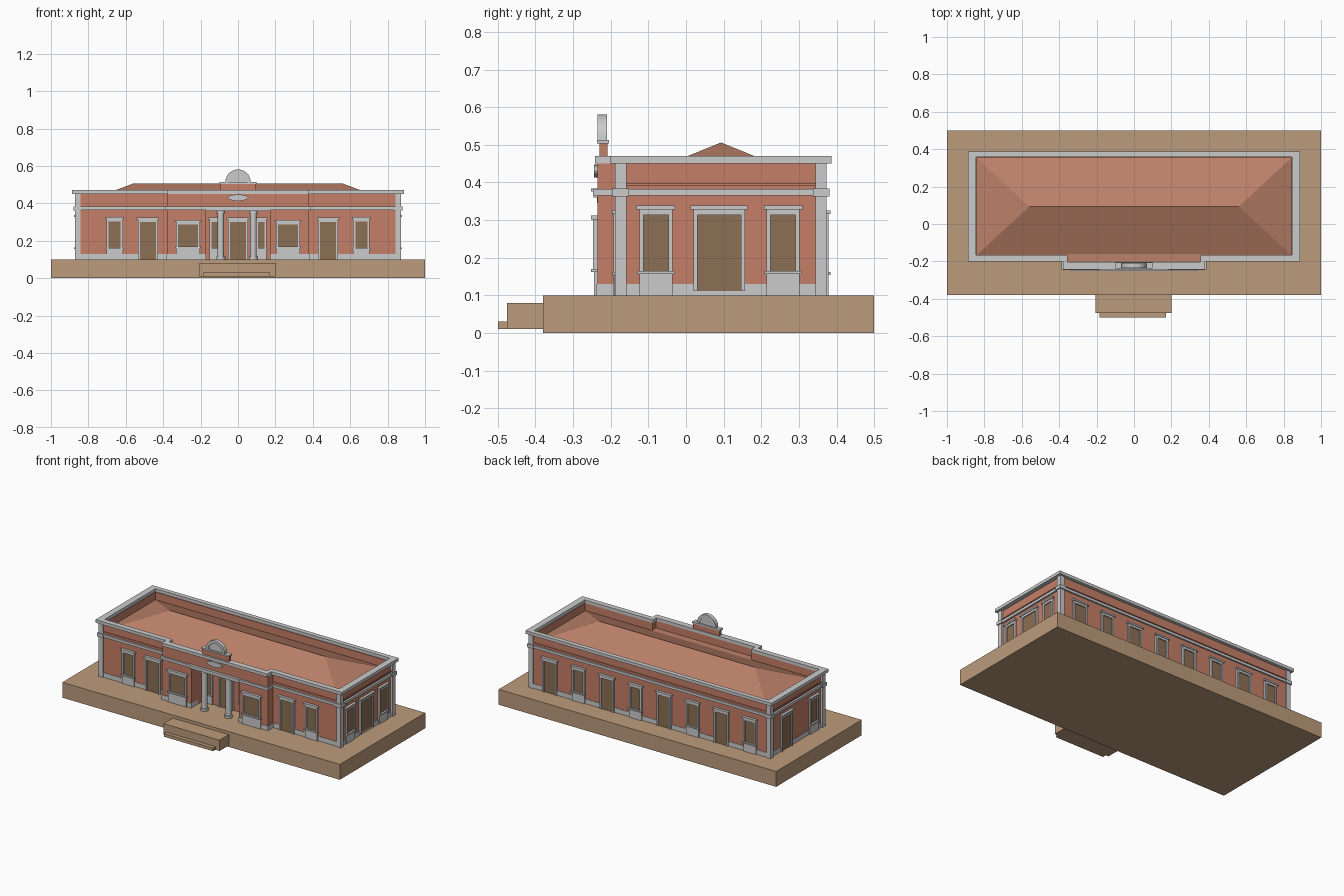
import bpy, bmesh, math
from mathutils import Matrix, Vector

if "Cube" in bpy.data.objects:
    bpy.data.objects.remove(bpy.data.objects["Cube"])


def material(name, rgb):
    m = bpy.data.materials.new(name)
    m.diffuse_color = (*rgb, 1)
    m.use_nodes = True
    m.node_tree.nodes["Principled BSDF"].inputs["Base Color"].default_value = m.diffuse_color
    return m


BRICK = material("brick", (0.56, 0.21, 0.14))
ROOF = material("roof_tile", (0.50, 0.22, 0.14))
SAND = material("sandstone", (0.50, 0.33, 0.20))
PANE = material("brown_pane", (0.26, 0.16, 0.09))
PALE = material("pale_stone", (0.65, 0.65, 0.62))


def finish(name, bm, mat=None):
    bmesh.ops.recalc_face_normals(bm, faces=bm.faces)
    me = bpy.data.meshes.new(name)
    bm.to_mesh(me)
    bm.free()
    ob = bpy.data.objects.new(name, me)
    bpy.context.collection.objects.link(ob)
    if mat:
        me.materials.append(mat)
    return ob


def boxes(name, items, mat=None, xf=Matrix()):
    """Each item is x0, x1, y0, y1, z0, z1."""
    bm = bmesh.new()
    for x0, x1, y0, y1, z0, z1 in items:
        m = Matrix.Translation(((x0 + x1) / 2, (y0 + y1) / 2, (z0 + z1) / 2))
        bmesh.ops.create_cube(bm, size=1, matrix=xf @ m @ Matrix.Diagonal((x1 - x0, y1 - y0, z1 - z0, 1)))
    return finish(name, bm, mat)


def ring(x_out, y0, y1, x_in, yi0, yi1, z0, z1, gap):
    """Rectangular ring of boxes, front side open for |x| < gap."""
    return [(-x_out, x_out, yi1, y1, z0, z1),
            (-x_out, -x_in, y0, yi1, z0, z1), (x_in, x_out, y0, yi1, z0, z1),
            (-x_in, -gap, y0, yi0, z0, z1), (gap, x_in, y0, yi0, z0, z1)]


def opening(name, x, y, turn, w, z0, z1, door=False):
    """Framed window or door; local -y points out of the wall."""
    xf = Matrix.Translation((x, y, 0)) @ Matrix.Rotation(math.radians(turn), 4, 'Z')
    h, f = w / 2, 0.011
    boxes(name + "_pane", [(-h, h, -0.005, 0.004, z0, z1)], PANE, xf)
    frame = [(-h - f, -h, -0.012, 0.004, z0, z1), (h, h + f, -0.012, 0.004, z0, z1),
             (-h - f, h + f, -0.012, 0.004, z1, z1 + 0.014),
             (-h - 0.018, h + 0.018, -0.017, 0.004, z1 + 0.014, z1 + 0.024)]
    if not door:
        frame += [(-h - 0.016, h + 0.016, -0.017, 0.004, z0 - 0.008, z0),
                  (-h - f, h + f, -0.010, 0.004, 0.1, z0 - 0.008)]
    boxes(name + "_surround", frame, None, xf)


# Platform and front steps
boxes("platform", [(-1, 1, -0.38, 0.5, 0, 0.1)], SAND)
boxes("upper_step", [(-0.205, 0.2, -0.475, -0.38, 0.01, 0.08)], SAND)
boxes("lower_step", [(-0.185, 0.17, -0.5, -0.46, 0.01, 0.03)], SAND)

# Main walls, plinth, bands and coping
XW, YF, YB, YC = 0.86, -0.18, 0.367, -0.235
boxes("main_walls", ring(XW, YF, YB, 0.842, -0.165, 0.352, 0.1, 0.45, 0.37), BRICK)
boxes("plinth", ring(XW + .003, YF - .003, YB + .003, 0.85, -0.17, 0.36, 0.1, 0.13, 0.37), PALE)
boxes("string_band", ring(XW + .012, YF - .012, YB + .010, 0.85, -0.17, 0.36, 0.365, 0.382, 0.37))
boxes("parapet_ledge", ring(XW + .005, YF - .005, YB + .005, 0.85, -0.17, 0.36, 0.391, 0.398, 0.37), BRICK)
boxes("coping", ring(0.887, -0.2, 0.387, 0.845, -0.165, 0.357, 0.45, 0.47, 0.355), PALE)

# Corner pilasters with capitals
pil = []
for s in (-1, 1):
    for y0, y1 in ((-0.188, -0.158), (0.344, 0.374)):
        for g, z0, z1 in ((0, 0.1, 0.45), (0.007, 0.362, 0.384)):
            xa, xb = sorted((s * (0.842 - g), s * (0.872 + g)))
            pil.append((xa, xb, y0 - g, y1 + g, z0, z1))
boxes("corner_pilasters", pil)

# Projecting centre block with recessed porch
centre = [(-0.38, 0.38, YC, -0.203, 0.38, 0.45), (-0.17, 0.17, YC, -0.11, 0.36, 0.40),
          (-0.18, 0.18, -0.12, -0.10, 0.1, 0.38)]
plinths, bands, cope = [], [], [(-0.38, 0.38, -0.242, -0.203, 0.45, 0.47)]
for s in (-1, 1):
    def span(a, b):
        return sorted((s * a, s * b))
    centre += [(*span(0.17, 0.38), YC, -0.11, 0.1, 0.40), (*span(0.358, 0.38), -0.203, -0.165, 0.40, 0.45)]
    plinths.append((*span(0.17, 0.383), YC - 0.003, -0.17, 0.1, 0.13))
    bands.append((*span(0.17, 0.388), YC - 0.012, -0.17, 0.365, 0.382))
    cope.append((*span(0.355, 0.38), -0.203, -0.165, 0.45, 0.47))
boxes("centre_block", centre, BRICK)
boxes("centre_plinth", plinths, PALE)
boxes("centre_band", bands)
boxes("centre_coping", cope, PALE)
boxes("porch_beam", [(-0.172, 0.172, -0.246, -0.19, 0.36, 0.376), (-0.185, 0.185, -0.252, -0.19, 0.376, 0.384)])

# Porch columns with base and capital
bm = bmesh.new()
for x in (-0.092, 0.082):
    for r, z0, z1 in ((0.024, 0.1, 0.115), (0.0175, 0.115, 0.345), (0.023, 0.345, 0.36)):
        bmesh.ops.create_cone(bm, cap_ends=True, segments=24, radius1=r, radius2=r, depth=z1 - z0,
                              matrix=Matrix.Translation((x, -0.214, (z0 + z1) / 2)))
col = finish("porch_columns", bm)

# Pedestal with half-round crest, and oval plaque
boxes("crest_pedestal", [(-0.095, 0.095, -0.23, -0.208, 0.45, 0.505)], BRICK)
boxes("crest_ledge", [(-0.1, 0.1, -0.237, -0.205, 0.503, 0.513)])


def half_disc(name, r, y0, y1, r_in=0):
    bm = bmesh.new()
    ang = [math.pi * i / 24 for i in range(25)]
    pts = [(r * math.cos(a), y0, 0.513 + r * math.sin(a)) for a in ang]
    if r_in:
        pts += [(r_in * math.cos(a), y0, 0.513 + r_in * math.sin(a)) for a in reversed(ang)]
    face = bm.faces.new([bm.verts.new(p) for p in pts])
    ext = bmesh.ops.extrude_face_region(bm, geom=[face], use_keep_orig=True)
    for v in ext["geom"]:
        if isinstance(v, bmesh.types.BMVert):
            v.co.y = y1
    return finish(name, bm)


rim = half_disc("crest_rim", 0.068, -0.235, -0.21, 0.05)
half_disc("crest_disc", 0.052, -0.228, -0.214)
bm = bmesh.new()
bmesh.ops.create_cone(bm, cap_ends=True, segments=32, radius1=1, radius2=1, depth=1,
                      matrix=Matrix.Translation((0, -0.238, 0.43)) @ Matrix.Diagonal((0.055, 0.012, 0.017, 1))
                      @ Matrix.Rotation(math.pi / 2, 4, 'X'))
oval = finish("oval_plaque", bm)

# Hipped roof behind the parapet
bm = bmesh.new()
a, b, c, d = [bm.verts.new(p) for p in ((-0.843, -0.168, 0.4), (0.843, -0.168, 0.4),
                                        (0.843, 0.355, 0.4), (-0.843, 0.355, 0.4))]
e, f = [bm.verts.new((x, 0.093, 0.506)) for x in (-0.56, 0.56)]
for vs in ((a, b, f, e), (b, c, f), (c, d, e, f), (d, a, e), (a, d, c, b)):
    bm.faces.new(vs)
finish("hip_roof", bm, ROOF)
boxes("centre_roof", [(-0.36, 0.36, -0.21, -0.16, 0.39, 0.403)], ROOF)

# Front openings, mirrored
for s, side in ((-1, "left"), (1, "right")):
    opening(f"front_outer_window_{side}", s * 0.66, YF, 0, 0.066, 0.162, 0.302)
    opening(f"front_door_{side}", s * 0.482, YF, 0, 0.085, 0.1, 0.300, True)
    opening(f"front_wide_window_{side}", s * 0.267, YC, 0, 0.108, 0.170, 0.288)
    opening(f"porch_side_light_{side}", s * 0.125, -0.12, 0, 0.035, 0.162, 0.3)
opening("porch_door", 0, -0.12, 0, 0.085, 0.1, 0.3, True)

# Right and left side openings
opening("right_window_front", XW, -0.08, 90, 0.066, 0.164, 0.314)
opening("right_door", XW, 0.088, 90, 0.115, 0.112, 0.314, True)
opening("right_window_back", XW, 0.258, 90, 0.066, 0.164, 0.314)
opening("left_window", -XW, -0.08, -90, 0.066, 0.164, 0.314)
opening("left_door", -XW, 0.2, -90, 0.09, 0.1, 0.314, True)

# Back row of openings, alternating full height and sill type
for i in range(8):
    tall = i % 2 == 0
    opening(f"back_{'door' if tall else 'window'}_{i}", 0.72 - 0.206 * i, YB, 180,
            0.08 if tall else 0.068, 0.1 if tall else 0.162, 0.302, tall)

# Smooth the round parts
for ob in (col, rim, oval):
    bpy.ops.object.select_all(action='DESELECT')
    ob.select_set(True)
    bpy.context.view_layer.objects.active = ob
    bpy.ops.object.shade_smooth_by_angle()
